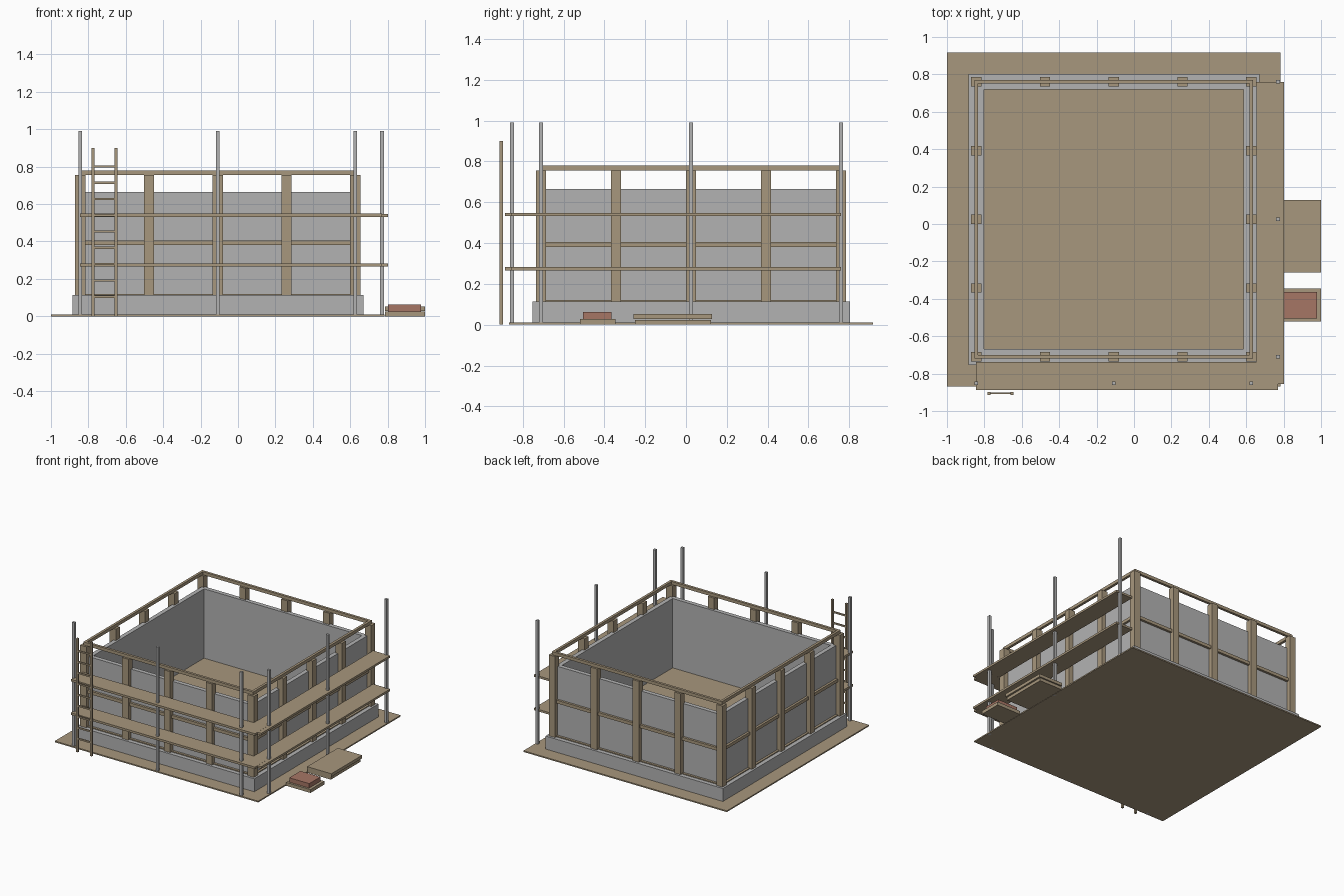
import bpy

cube = bpy.data.objects.get("Cube")
if cube:
    bpy.data.objects.remove(cube, do_unlink=True)


def material(name, color):
    m = bpy.data.materials.new(name)
    m.use_nodes = True
    m.diffuse_color = (*color, 1)
    m.node_tree.nodes["Principled BSDF"].inputs["Base Color"].default_value = (*color, 1)
    return m


wood = material("tan wood", (0.39, 0.31, 0.205))
concrete = material("grey concrete", (0.45, 0.45, 0.45))
brick = material("red brick", (0.38, 0.18, 0.13))

BOX_FACES = [(0, 2, 3, 1), (4, 5, 7, 6), (0, 1, 5, 4),
             (2, 6, 7, 3), (0, 4, 6, 2), (1, 3, 7, 5)]


def boxes(name, mat, items):
    """One object made of boxes, each given as x, y and z ranges."""
    verts, faces = [], []
    for xr, yr, zr in items:
        n = len(verts)
        verts += [(x, y, z) for z in zr for y in yr for x in xr]
        faces += [[n + i for i in f] for f in BOX_FACES]
    mesh = bpy.data.meshes.new(name)
    mesh.from_pydata(verts, [], faces)
    mesh.materials.append(mat)
    obj = bpy.data.objects.new(name, mesh)
    bpy.context.collection.objects.link(obj)
    return obj


def span(centre, width):
    return (centre - width / 2, centre + width / 2)


# Centre of the building
CX, CY = -0.108, 0.025


def ring(name, mat, outer, inner, z):
    """Square frame of four bars around the building centre."""
    t = outer - inner
    mid = (outer + inner) / 2
    items = []
    for s in (-1, 1):
        items.append((span(CX, 2 * outer), span(CY + s * mid, t), z))
        items.append((span(CX + s * mid, t), span(CY, 2 * inner), z))
    return boxes(name, mat, items)


# Ground sheet, footing, floor and walls
boxes("ground_sheet", wood, [(span(CX, 1.785), span(CY, 1.785), (0, 0.01))])
ring("foundation", concrete, 0.778, 0.69, (0.002, 0.113))
boxes("floor", wood, [(span(CX, 1.39), span(CY, 1.39), (0.09, 0.115))])
ring("walls", concrete, 0.727, 0.693, (0.113, 0.665))

# Timber frame
HALF = 0.735
ring("bottom_rail", wood, HALF + 0.01, HALF - 0.01, (0.1, 0.12))
ring("middle_rail", wood, HALF + 0.01, HALF - 0.01, (0.38, 0.405))
ring("top_rail", wood, HALF + 0.01, HALF - 0.01, (0.755, 0.78))
steps = range(-2, 3)
boxes("timber_posts", wood,
      [(span(CX + i * HALF / 2, 0.055), span(CY + j * HALF / 2, 0.05), (0.113, 0.755))
       for i in steps for j in steps if 2 in (abs(i), abs(j))])

# Scaffold poles and decks on the front and the +x side
poles = [(CX + i * HALF, -0.852) for i in (-1, 0, 1)]
poles += [(0.77, CY + i * HALF) for i in (-1, 0, 1)]
boxes("scaffold_poles", concrete,
      [(span(x, 0.02), span(y, 0.02), (0, 0.99)) for x, y in poles])
for label, z in (("lower", 0.275), ("upper", 0.54)):
    boxes(label + "_front_deck", wood, [((-0.845, 0.77), (-0.887, -0.738), span(z, 0.017))])
    boxes(label + "_side_deck", wood, [((0.655, 0.803), (-0.855, 0.76), span(z, 0.0165))])

# Ladder
boxes("ladder_rails", wood,
      [(span(x, 0.016), (-0.913, -0.897), (0, 0.9)) for x in (-0.774, -0.652)])
boxes("ladder_rungs", wood,
      [((-0.774, -0.652), (-0.91, -0.9), span(0.105 + 0.087 * i, 0.012)) for i in range(9)])

# Material stacks beside the building
boxes("board_stack", wood, [((0.787, 0.99), (-0.25, 0.122), (0, 0.024)),
                            ((0.787, 1), (-0.258, 0.128), (0.028, 0.052))])
boxes("pallet", wood, [((0.787, 1), (-0.52, -0.346), (0, 0.027))])
boxes("brick_pile", brick, [((0.803, 0.978), (-0.504, -0.364), (0.027, 0.062))])
